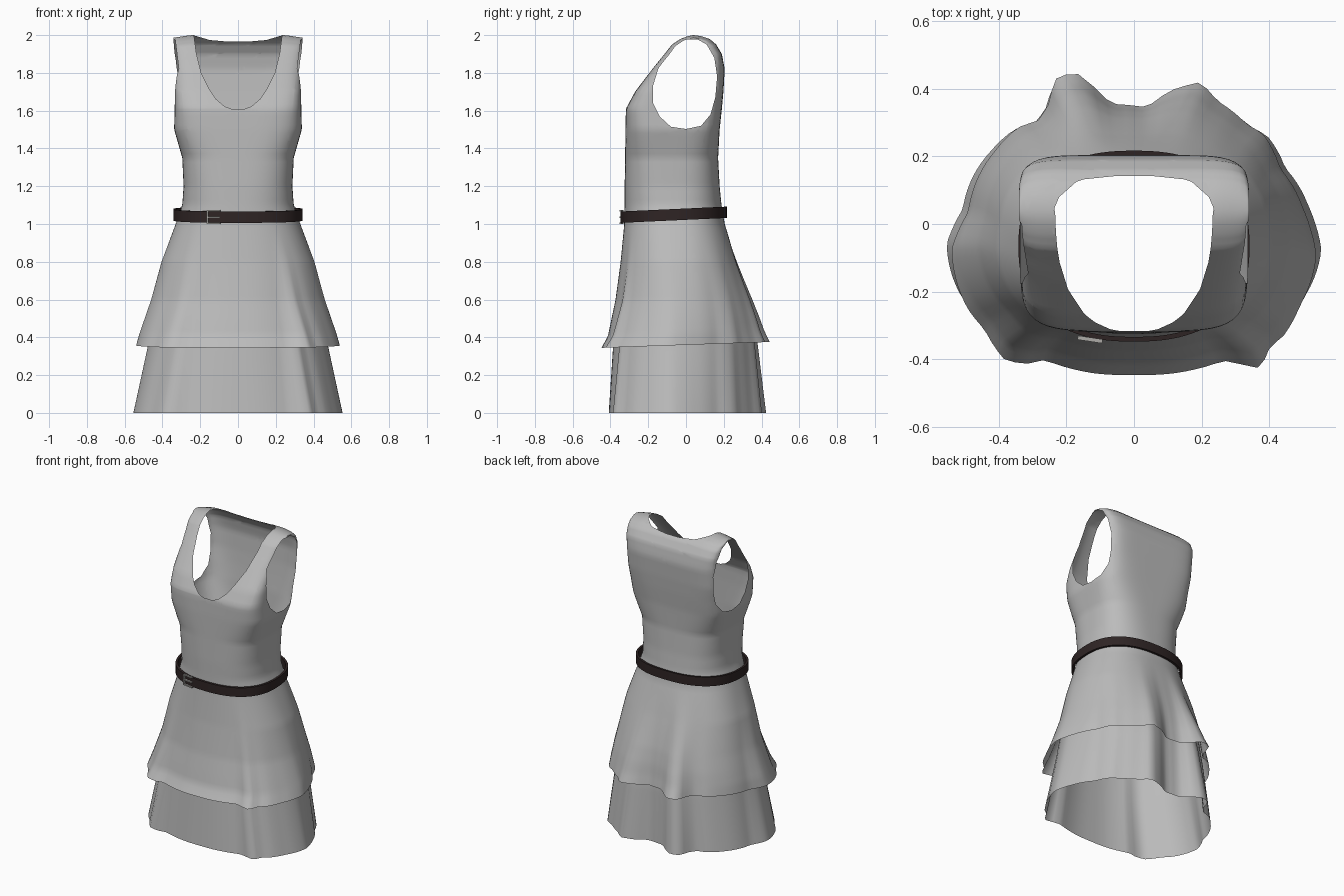
import bpy, bmesh, math
from mathutils import Vector

if "Cube" in bpy.data.objects:
    bpy.data.objects.remove(bpy.data.objects["Cube"])

SEG = 112


def material(name, rgb):
    m = bpy.data.materials.new(name)
    m.diffuse_color = (*rgb, 1)
    m.use_nodes = True
    m.node_tree.nodes["Principled BSDF"].inputs["Base Color"].default_value = m.diffuse_color
    return m


FABRIC = material("grey fabric", (0.5, 0.5, 0.5))
LEATHER = material("dark brown leather", (0.028, 0.018, 0.018))
METAL = material("buckle metal", (0.42, 0.41, 0.39))

# Hem outline seen from above (x, y); gives the draped folds
HEM = [(0, -.445), (.12, -.44), (.27, -.402), (.335, -.415), (.38, -.425), (.41, -.36),
       (.45, -.33), (.5, -.24), (.55, -.09), (.51, .05), (.44, .17), (.39, .27),
       (.34, .30), (.25, .37), (.2, .425), (.11, .40), (.04, .35), (-.07, .36),
       (-.17, .45), (-.23, .445), (-.26, .35), (-.29, .31), (-.35, .29), (-.42, .22),
       (-.5, .04), (-.55, -.07), (-.5, -.25), (-.45, -.31), (-.39, -.40), (-.33, -.413),
       (-.27, -.40), (-.12, -.44)]

# Cross-sections: height, half width, front y, back y, squareness
BODY = [(.36, .53, -.437, .41, 2.2), (.42, .515, -.405, .39, 2.2), (.5, .49, -.39, .37, 2.2),
        (.6, .458, -.37, .34, 2.2), (.8, .405, -.345, .27, 2.3), (1.0, .33, -.327, .205, 2.4),
        (1.1, .295, -.325, .188, 2.5), (1.2, .288, -.325, .178, 2.7), (1.35, .295, -.322, .17, 3),
        (1.5, .338, -.321, .178, 4), (1.61, .336, -.318, .19, 5), (1.7, .336, -.27, .198, 6),
        (1.82, .336, -.18, .205, 6), (1.9, .338, -.115, .19, 7), (1.95, .34, -.075, .16, 8),
        (1.98, .341, -.03, .125, 8), (1.995, .341, .01, .08, 8), (2.0, .341, .04, .04, 8)]
LOWER = [(0, .545, -.40, .395, 2.2), (.36, .472, -.38, .365, 2.2), (.58, .435, -.36, .33, 2.2)]


def unit(t, n):
    c, s = math.cos(t), math.sin(t)
    return 1 / (abs(c) ** n + abs(s) ** n) ** (1 / n)


def fold_table():
    rows = []
    for x, y in HEM:
        u, v = x / .54, (y + .01) / .425
        t = math.atan2(v, u)
        rows.append((t, math.hypot(u, v) / unit(t, 2.2)))
    rows.sort()
    return ([(rows[-1][0] - math.tau, rows[-1][1])] + rows
            + [(rows[0][0] + math.tau, rows[0][1])])


def lerp_rows(rows, key):
    for a, b in zip(rows, rows[1:]):
        if key <= b[0]:
            f = max(0, (key - a[0]) / (b[0] - a[0]))
            return [p + (q - p) * f for p, q in zip(a, b)]
    return list(rows[-1])


FOLDS = fold_table()


def ring(z, a, yf, yb, n, k=0):
    """Points of one squared oval; k mixes in the hem folds."""
    pts = []
    for i in range(SEG):
        t = -math.pi + math.tau * i / SEG
        r = unit(t, n) * (1 + k * (lerp_rows(FOLDS, t)[1] - 1))
        pts.append(Vector((a * r * math.cos(t),
                           (yf + yb) / 2 + (yb - yf) / 2 * r * math.sin(t), z)))
    return pts


def loft(rings, closed=False):
    bm = bmesh.new()
    vs = [[bm.verts.new(p) for p in r] for r in rings]
    pairs = list(zip(vs, vs[1:])) + ([(vs[-1], vs[0])] if closed else [])
    for lo, hi in pairs:
        for i in range(SEG):
            j = (i + 1) % SEG
            bm.faces.new((lo[i], lo[j], hi[j], hi[i]))
    return bm


def finish(bm, name, mat, angle=60):
    bmesh.ops.recalc_face_normals(bm, faces=bm.faces)
    me = bpy.data.meshes.new(name)
    bm.to_mesh(me)
    bm.free()
    me.materials.append(mat)
    ob = bpy.data.objects.new(name, me)
    bpy.context.collection.objects.link(ob)
    bpy.ops.object.select_all(action='DESELECT')
    ob.select_set(True)
    bpy.context.view_layer.objects.active = ob
    bpy.ops.object.shade_smooth_by_angle(angle=math.radians(angle))
    return ob


def outline_planes(poly, place):
    """Inward-facing planes of a convex outline, extruded along the view axis."""
    mid = [sum(c) / len(poly) for c in zip(*poly)]
    planes = []
    for (u, v), (p, q) in zip(poly, poly[1:] + poly[:1]):
        nu, nv = v - q, p - u
        if nu * (mid[0] - u) + nv * (mid[1] - v) < 0:
            nu, nv = -nu, -nv
        planes.append((Vector(place(u, v)), Vector(place(nu, nv)).normalized()))
    return planes


def cut(bm, planes):
    """Remove the part of the sheet lying inside all planes."""
    inside = [f for f in bm.faces if f.calc_center_median().z > 1.4]
    for co, no in planes:
        geom = set(inside)
        for f in inside:
            geom.update(f.verts)
            geom.update(f.edges)
        out = bmesh.ops.bisect_plane(bm, geom=list(geom), dist=1e-5, plane_co=co, plane_no=no)
        inside = [f for f in out['geom'] if isinstance(f, bmesh.types.BMFace)
                  and (f.calc_center_median() - co).dot(no) > 0]
    bmesh.ops.delete(bm, geom=inside, context='FACES')


# Dress body: bodice and upper skirt tier in one sheet
levels = [.36 + .022 * i for i in range(70)] + [1.9 + .01 * i for i in range(10)] + [1.995, 2.0]
rings = []
for z in levels:
    k = max(0, (1.0 - z) / .64) ** 1.5
    pts = ring(*lerp_rows(BODY, z), k)
    for p in pts:
        p.z += .035 * p.y * k
        if z > 1.85:
            p.z -= (z - 1.85) * max(0, abs(p.x) - .25)
    rings.append(pts)
bm = loft(rings)
bmesh.ops.remove_doubles(bm, verts=bm.verts, dist=1e-5)

# Armholes
ARM = [(-.175, 1.64), (-.175, 1.73), (-.135, 1.86), (-.085, 1.94), (0, 1.976), (.06, 1.978),
       (.11, 1.95), (.15, 1.88), (.165, 1.78), (.155, 1.67), (.13, 1.58), (.08, 1.52),
       (0, 1.503), (-.08, 1.515), (-.14, 1.57)]
for s in (-1, 1):
    limit = (Vector((s * .285, 0, 1.6)), Vector((s * .99, 0, -.125)))
    cut(bm, [limit] + outline_planes(ARM, lambda u, v: (0, u, v)))

# Neckline: deep scoop in front, shallow at the back
FRONT = [(.24, 2.05), (.22, 1.9), (.195, 1.8), (.15, 1.71), (.115, 1.66), (.07, 1.622), (.03, 1.608)]
BACK = [(.26, 2.02), (.235, 1.999), (.15, 1.974), (.05, 1.965)]
for half, s in ((FRONT, -1), (BACK, 1)):
    poly = half + [(-x, z) for x, z in reversed(half)]
    side = (Vector((0, .04, 0)), Vector((0, s, 0)))
    cut(bm, [side] + outline_planes(poly, lambda u, v: (u, 0, v)))
finish(bm, "dress_body", FABRIC)

# Lower skirt tier, tucked under the upper one
rings = [ring(*lerp_rows(LOWER, .58 * i / 16), .95 - .5 * i / 16) for i in range(17)]
finish(loft(rings), "lower_skirt_tier", FABRIC)

# Belt: thick band, slightly higher at the back
rings = []
for inset, dz in ((0, -.03), (0, .03), (.014, .03), (.014, -.03)):
    pts = ring(0, .342 - inset, -.348 + inset, .217 - inset, 2.4)
    for p in pts:
        p.z = 1.036 + .046 * (p.y + .35) + dz
    rings.append(pts)
finish(loft(rings, True), "belt", LEATHER, 30)

# Buckle: three-sided frame with a prong
bm = bmesh.new()
for x, z, sx, sz in ((-.034, 0, .01, .07), (0, .032, .07, .008),
                     (0, -.032, .07, .008), (.002, 0, .062, .008)):
    made = bmesh.ops.create_cube(bm, size=1)['verts']
    bmesh.ops.scale(bm, verts=made, vec=(sx, .012, sz))
    bmesh.ops.translate(bm, verts=made, vec=(x, 0, z))
buckle = finish(bm, "belt_buckle", METAL, 30)
buckle.location = (-.128, -.342, 1.037)
buckle.rotation_euler.z = -.15
